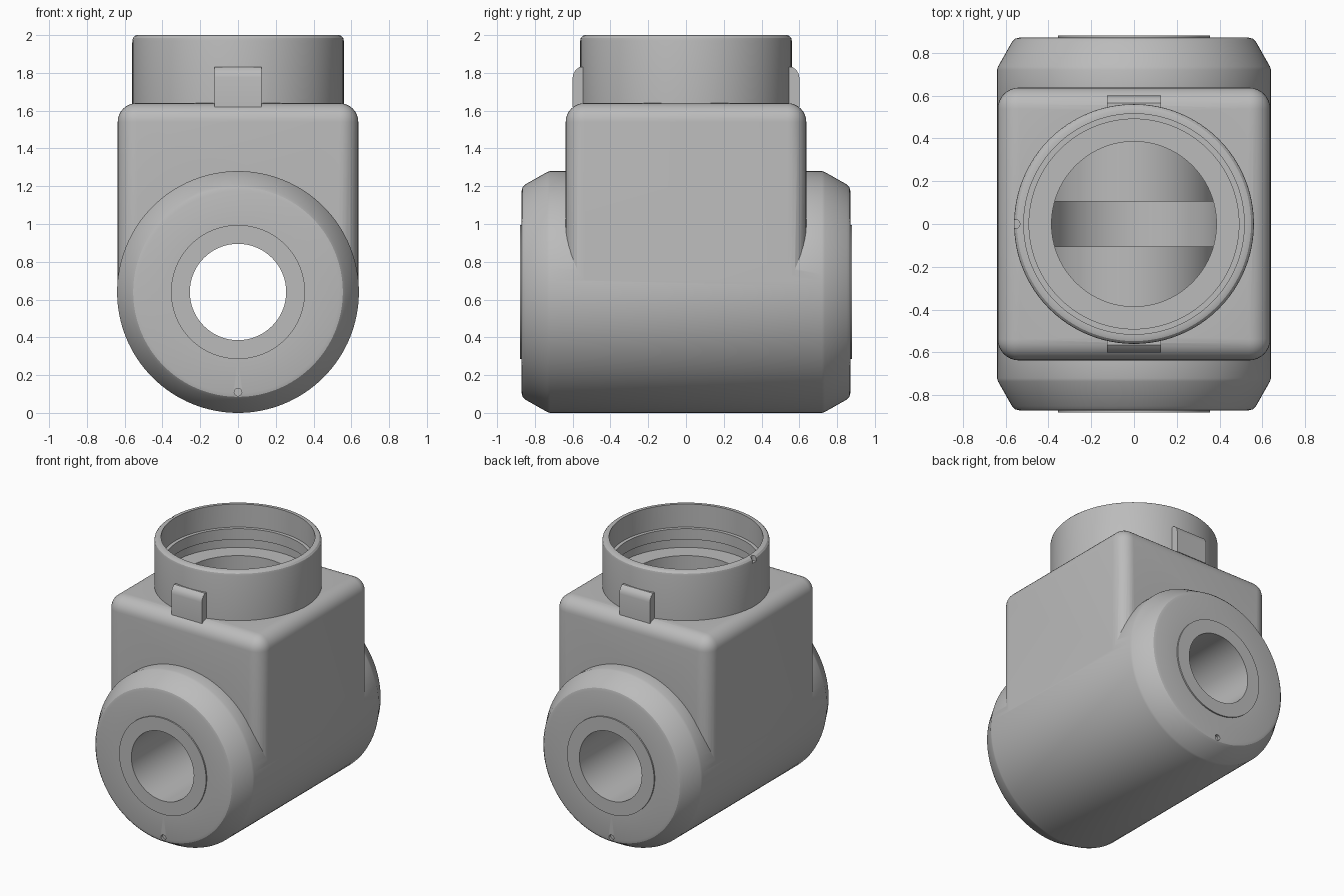
import bpy
import bmesh
import math
from mathutils import Matrix

if "Cube" in bpy.data.objects:
    bpy.data.objects.remove(bpy.data.objects["Cube"], do_unlink=True)

grey = bpy.data.materials.new("plain_grey")
grey.use_nodes = True
colour = (0.5, 0.5, 0.5, 1)
grey.diffuse_color = colour
grey.node_tree.nodes["Principled BSDF"].inputs["Base Color"].default_value = colour

AXIS = 0.64  # height of the horizontal bore
ALONG_Y = Matrix.Translation((0, 0, AXIS)) @ Matrix.Rotation(math.pi / 2, 4, 'X')


def finish(name, bm):
    bmesh.ops.recalc_face_normals(bm, faces=bm.faces)
    mesh = bpy.data.meshes.new(name)
    bm.to_mesh(mesh)
    bm.free()
    mesh.materials.append(grey)
    ob = bpy.data.objects.new(name, mesh)
    bpy.context.scene.collection.objects.link(ob)
    return ob


def lathe(name, profile, matrix=Matrix(), steps=96, closed=False):
    """Revolve (radius, height) points around z, then place with matrix."""
    bm = bmesh.new()
    verts = [bm.verts.new((r, 0, z)) for r, z in profile]
    ends = verts[1:] + verts[:1] if closed else verts[1:]
    edges = [bm.edges.new(pair) for pair in zip(verts, ends)]
    bmesh.ops.spin(bm, geom=verts + edges, cent=(0, 0, 0), axis=(0, 0, 1),
                   angle=math.tau, steps=steps, use_duplicate=False)
    bmesh.ops.remove_doubles(bm, verts=bm.verts, dist=0.0001)
    bm.transform(matrix)
    return finish(name, bm)


def rod(name, radius, low, high, matrix=Matrix(), steps=24):
    return lathe(name, [(0, low), (radius, low), (radius, high), (0, high)], matrix, steps)


def mirrored(half):
    """Complete a half profile symmetrically about height zero."""
    return [(r, -z) for r, z in half] + [(r, z) for r, z in reversed(half)]


def activate(ob):
    bpy.ops.object.select_all(action='DESELECT')
    ob.select_set(True)
    bpy.context.view_layer.objects.active = ob


def combine(target, other, operation):
    activate(target)
    mod = target.modifiers.new("combine", 'BOOLEAN')
    mod.operation = operation
    mod.solver = 'EXACT'
    mod.object = other
    bpy.ops.object.modifier_apply(modifier=mod.name)
    bpy.data.objects.remove(other, do_unlink=True)


def smooth(ob):
    activate(ob)
    bpy.ops.object.shade_smooth_by_angle(angle=math.radians(25))


# Horizontal barrel with chamfered ends
housing = lathe("housing", mirrored([
    (0, 0.87), (0.535, 0.87), (0.555, 0.865), (0.57, 0.85), (0.635, 0.735), (0.64, 0.72)]),
    ALONG_Y, 128)

# Square block with rounded top and corners
bm = bmesh.new()
bmesh.ops.create_cube(bm, size=1, matrix=Matrix.Translation((0, 0, 1.14))
                      @ Matrix.Diagonal((1.274, 1.274, 1, 1)))
round_edges = [e for e in bm.edges if max(v.co.z for v in e.verts) > 1]
bmesh.ops.bevel(bm, geom=round_edges, offset=0.1, segments=8, profile=0.5, affect='EDGES')
combine(housing, finish("block", bm), 'UNION')

# Round collar with softened rim
collar = lathe("collar", [(0, 1.5), (0.56, 1.5), (0.56, 1.97), (0.557, 1.985),
                          (0.547, 1.996), (0.535, 2), (0, 2)])
combine(housing, collar, 'UNION')

# Stepped socket with retaining lip, opening down into the barrel
socket = lathe("socket_cutter", [
    (0, 2.1), (0.515, 2.1), (0.515, 1.83), (0.49, 1.83), (0.49, 1.75), (0.515, 1.75),
    (0.515, 1.68), (0.385, 1.68), (0.385, AXIS), (0, AXIS)])
combine(housing, socket, 'DIFFERENCE')

# Horizontal bore, narrower at the end walls
bore = lathe("bore_cutter", mirrored([(0, 1), (0.35, 1), (0.35, 0.8), (0.4, 0.8)]), ALONG_Y)
combine(housing, bore, 'DIFFERENCE')

# Small dimples on both end faces and a notch in the rim
for side in (-1, 1):
    place = Matrix.Translation((0, side * 0.87, 0.11)) @ Matrix.Rotation(math.pi / 2, 4, 'X')
    combine(housing, rod("dimple_cutter", 0.02, -0.02, 0.02, place), 'DIFFERENCE')
notch_place = Matrix.Translation((-0.555, 0, 0))
combine(housing, rod("notch_cutter", 0.022, 1.96, 2.05, notch_place), 'DIFFERENCE')
smooth(housing)

for side, label in ((-1, "front"), (1, "back")):
    # Bushing sleeve with a slightly proud end face
    turn = ALONG_Y if side < 0 else ALONG_Y @ Matrix.Rotation(math.pi, 4, 'X')
    smooth(lathe(label + "_bushing", [
        (0.255, 0.105), (0.395, 0.105), (0.395, 0.81), (0.355, 0.81),
        (0.355, 0.88), (0.255, 0.88)], turn, 64, closed=True))

    # Locking tab on the collar with rounded top
    bm = bmesh.new()
    outline = [(0.525, 1.62), (0.6, 1.62), (0.6, 1.775), (0.596, 1.795),
               (0.585, 1.815), (0.565, 1.83), (0.525, 1.83)]
    face = bm.faces.new([bm.verts.new((-0.125, side * y, z)) for y, z in outline])
    new = bmesh.ops.extrude_face_region(bm, geom=[face])["geom"]
    bmesh.ops.translate(bm, vec=(0.25, 0, 0),
                        verts=[v for v in new if isinstance(v, bmesh.types.BMVert)])
    smooth(finish(label + "_tab", bm))
